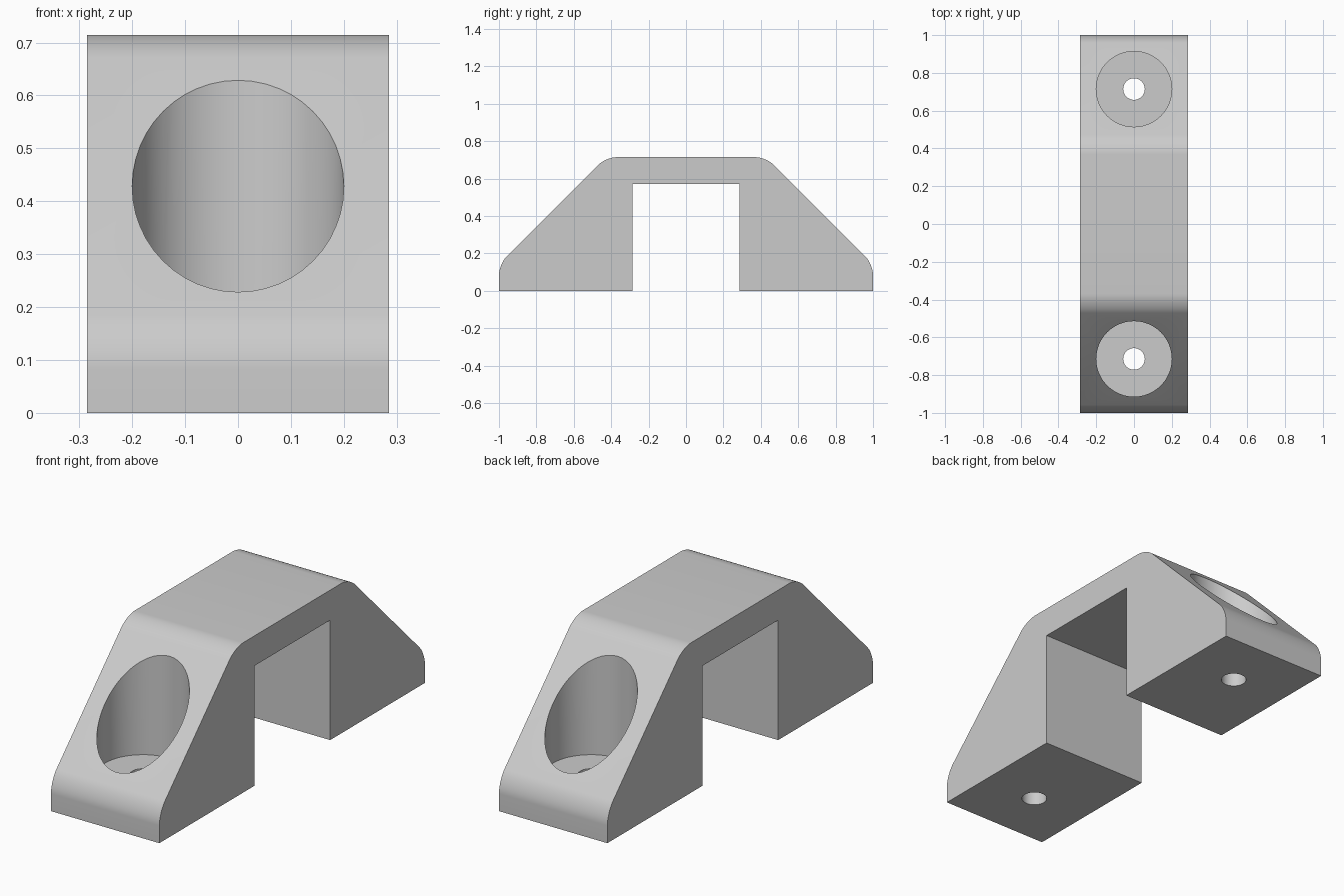
import bpy
import bmesh
import math

U = 1 / 7  # design module: the bridge is 14 x 4 x 5 modules

cube = bpy.data.objects.get("Cube")
if cube:
    bpy.data.objects.remove(cube, do_unlink=True)

grey = bpy.data.materials.new("plain grey")
grey.use_nodes = True
grey.diffuse_color = (0.6, 0.6, 0.6, 1)
grey.node_tree.nodes["Principled BSDF"].inputs["Base Color"].default_value = (0.6, 0.6, 0.6, 1)


def make_object(name, bm):
    bmesh.ops.recalc_face_normals(bm, faces=bm.faces)
    mesh = bpy.data.meshes.new(name)
    bm.to_mesh(mesh)
    bm.free()
    mesh.materials.append(grey)
    obj = bpy.data.objects.new(name, mesh)
    bpy.context.collection.objects.link(obj)
    return obj


def bridge_body():
    """Side profile extruded across x, with the four sloping corners rounded."""
    half = [(2, 4), (2, 0), (7, 0), (7, 1), (3, 5)]
    outline = half + [(-y, z) for y, z in reversed(half)]
    bm = bmesh.new()
    face = bm.faces.new([bm.verts.new((-2 * U, y * U, z * U)) for y, z in outline])
    new = bmesh.ops.extrude_face_region(bm, geom=[face])["geom"]
    moved = [v for v in new if isinstance(v, bmesh.types.BMVert)]
    bmesh.ops.translate(bm, verts=moved, vec=(4 * U, 0, 0))
    bmesh.ops.recalc_face_normals(bm, faces=bm.faces)
    rounded = [e for e in bm.edges
               if len(e.link_faces) == 2
               and abs(e.calc_face_angle() - math.radians(45)) < 0.05]
    bmesh.ops.bevel(bm, geom=rounded, offset=U * math.tan(math.pi / 8),
                    segments=8, profile=0.5, affect='EDGES')
    return make_object("bridge_clamp", bm)


def cut_bore(body, y, radius, bottom, top):
    """Drill a vertical round bore between two heights."""
    bm = bmesh.new()
    bmesh.ops.create_cone(bm, cap_ends=True, segments=48, radius1=radius,
                          radius2=radius, depth=top - bottom)
    bmesh.ops.translate(bm, verts=bm.verts, vec=(0, y, (top + bottom) / 2))
    cutter = make_object("bore_cutter", bm)
    cutter.hide_render = True
    mod = body.modifiers.new("bore", 'BOOLEAN')
    mod.operation = 'DIFFERENCE'
    mod.solver = 'EXACT'
    mod.object = cutter
    bpy.ops.object.modifier_apply(modifier=mod.name)
    bpy.data.objects.remove(cutter, do_unlink=True)


body = bridge_body()
bpy.ops.object.select_all(action='DESELECT')
body.select_set(True)
bpy.context.view_layer.objects.active = body

# Wide counterbore and narrow screw hole in each foot
for side in (-1, 1):
    cut_bore(body, side * 5 * U, 1.4 * U, U, 1)
    cut_bore(body, side * 5 * U, 0.4 * U, -0.1, 0.3)

bpy.ops.object.shade_smooth_by_angle(angle=math.radians(30))
